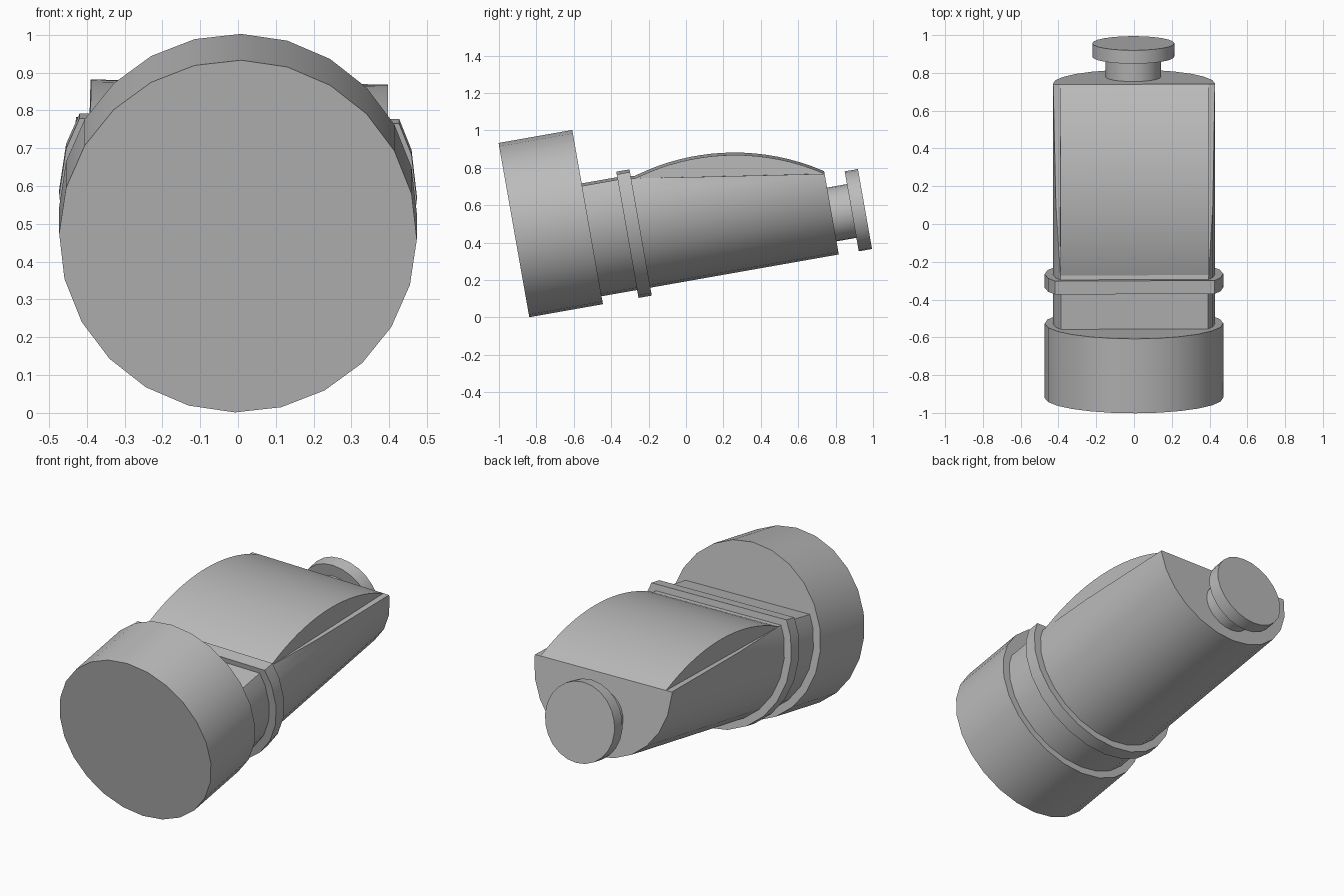
import bpy, bmesh, math
from mathutils import Matrix, Vector

cube = bpy.data.objects.get("Cube")
if cube:
    bpy.data.objects.remove(cube, do_unlink=True)

grey = bpy.data.materials.new("plain_grey")
grey.use_nodes = True
grey.diffuse_color = (0.5, 0.5, 0.5, 1)
grey.node_tree.nodes["Principled BSDF"].inputs["Base Color"].default_value = (0.5, 0.5, 0.5, 1)

# Parts are made along local y, then pitched up and rolled slightly
POSE = (Matrix.Translation((0, -0.92, 0.467))
        @ Matrix.Rotation(math.radians(10), 4, 'X')
        @ Matrix.Rotation(math.radians(1), 4, 'Y'))


def finish(name, bm):
    bmesh.ops.recalc_face_normals(bm, faces=bm.faces)
    bm.transform(POSE)
    mesh = bpy.data.meshes.new(name)
    bm.to_mesh(mesh)
    bm.free()
    mesh.materials.append(grey)
    obj = bpy.data.objects.new(name, mesh)
    bpy.context.collection.objects.link(obj)
    bpy.ops.object.select_all(action='DESELECT')
    obj.select_set(True)
    bpy.context.view_layer.objects.active = obj
    bpy.ops.object.shade_smooth_by_angle(angle=math.radians(30))


def drum(name, radius, start, end, height=0, top=None):
    """Cylinder from start to end; top = heights of the flat cut at both ends."""
    bm = bmesh.new()
    place = Matrix.Translation((0, (start + end) / 2, height)) @ Matrix.Rotation(-math.pi / 2, 4, 'X')
    bmesh.ops.create_cone(bm, cap_ends=True, segments=24, radius1=radius,
                          radius2=radius, depth=end - start, matrix=place)
    if top:
        normal = Vector((0, top[0] - top[1], end - start)).normalized()
        cut = bmesh.ops.bisect_plane(bm, geom=bm.verts[:] + bm.edges[:] + bm.faces[:],
                                     plane_co=(0, start, top[0]), plane_no=normal, clear_outer=True)
        rim = [e for e in cut["geom_cut"] if isinstance(e, bmesh.types.BMEdge)]
        bmesh.ops.holes_fill(bm, edges=[e for e in bm.edges if e.is_boundary] or rim)
    finish(name, bm)


# Front cap, neck, collar and main body
drum("front_cap", 0.473, 0, 0.4)
drum("neck", 0.43, 0.39, 0.61, top=(0.176, 0.176))
drum("collar", 0.473, 0.593, 0.665, top=(0.205, 0.205))
drum("body", 0.43, 0.65, 1.688, top=(0.172, 0.015))

# Rear stem and knob
drum("rear_stem", 0.146, 1.67, 1.81, height=-0.213)
drum("rear_knob", 0.217, 1.796, 1.868, height=-0.215)

# Arched top of the body
bm = bmesh.new()
steps = 18
profile = [(1.688, -0.03), (0.65, 0.1)]
for i in range(steps + 1):
    y = 0.65 + (1.688 - 0.65) * i / steps
    profile.append((y, math.sqrt(1.2 ** 2 - (y - 1.025) ** 2) - 0.985))
side = bm.faces.new([bm.verts.new((-0.393, y, z)) for y, z in profile])
wall = bmesh.ops.extrude_face_region(bm, geom=[side])
bmesh.ops.translate(bm, vec=(0.786, 0, 0),
                    verts=[v for v in wall["geom"] if isinstance(v, bmesh.types.BMVert)])
finish("arched_top", bm)
